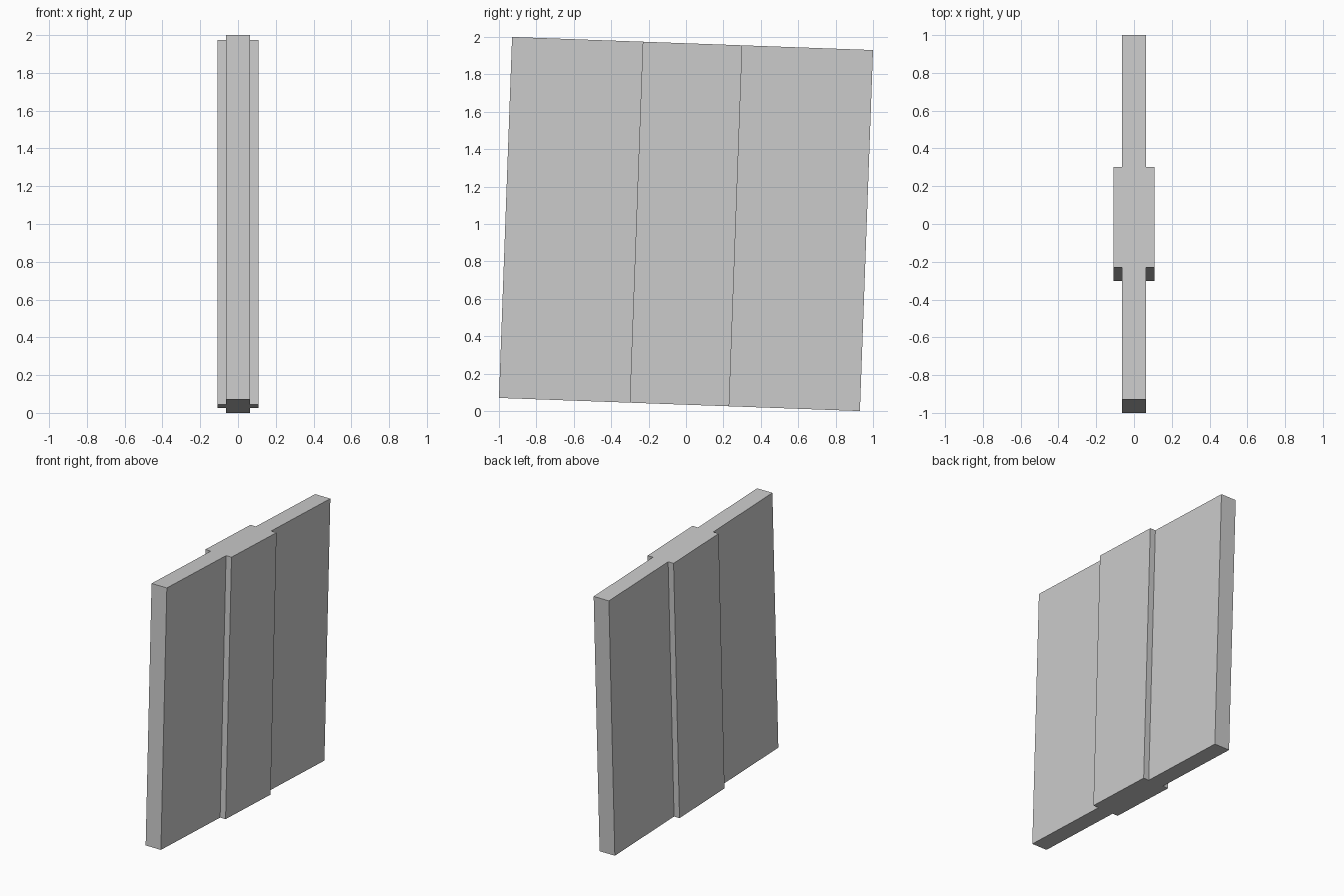
import bpy, bmesh, math
from mathutils import Matrix

if "Cube" in bpy.data.objects:
    bpy.data.objects.remove(bpy.data.objects["Cube"])

SIDE = 1.931                  # square panel edge length
TILT = -math.atan2(0.07, 1.93)
THIN, THICK = 0.063, 0.108    # half thickness of panel and centre band
BAND = 0.266                  # half width of centre band
H = SIDE / 2

# Cross-shaped plan outline: right half, then the same turned half a circle
half = [(THIN, -H), (THIN, -BAND), (THICK, -BAND),
        (THICK, BAND), (THIN, BAND), (THIN, H)]
outline = half + [(-x, -y) for x, y in half]

# Panel with raised centre band, extruded upward
bm = bmesh.new()
base = bm.faces.new([bm.verts.new((x, y, -H)) for x, y in outline])
top = bmesh.ops.extrude_face_region(bm, geom=[base], use_keep_orig=True)
bmesh.ops.translate(bm, vec=(0, 0, SIDE),
                    verts=[v for v in top["geom"] if isinstance(v, bmesh.types.BMVert)])
bmesh.ops.recalc_face_normals(bm, faces=bm.faces)

# Slight lean, resting on its lowest edge
bm.transform(Matrix.Translation((0, 0, 1)) @ Matrix.Rotation(TILT, 4, 'X'))
mesh = bpy.data.meshes.new("banded_panel")
bm.to_mesh(mesh)
bm.free()
bpy.context.collection.objects.link(bpy.data.objects.new("banded_panel", mesh))
